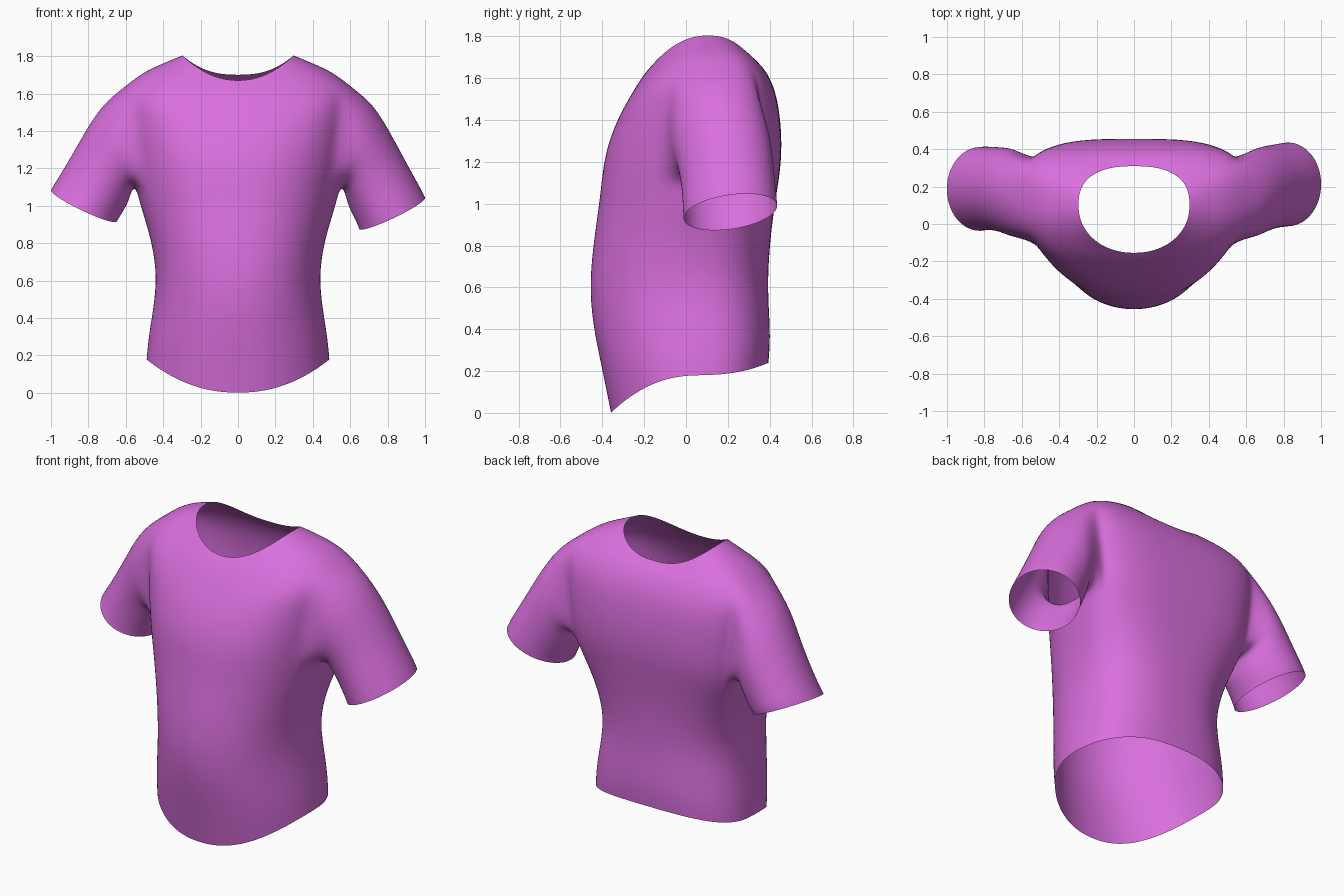
import bpy, bmesh
from math import sin, cos, pi
from mathutils import Vector

if "Cube" in bpy.data.objects:
    bpy.data.objects.remove(bpy.data.objects["Cube"])

COLS = 40      # columns around the body
HALF = 3       # armhole half width in columns
ARM_LO, ARM_HI = 6, 9   # ring range of the armholes

# Body rings: half width, front y, back y, widest y, front z, side z, back z, front and back roundness
RINGS = [
    (.490, -.360, .395, .05, 0.00, .18, .24, .92, .80),
    (.480, -.400, .405, .05, 0.20, .30, .36, .92, .80),
    (.445, -.450, .395, .04, 0.43, .50, .52, .95, .80),
    (.437, -.463, .392, .04, 0.63, .66, .66, .95, .80),
    (.470, -.440, .405, .08, 0.84, .84, .85, .92, .75),
    (.520, -.412, .430, .13, 1.03, .99, 1.03, .90, .68),
    (.548, -.398, .455, .17, 1.18, 1.11, 1.18, .86, .62),
    (.575, -.370, .458, .18, 1.30, 1.28, 1.32, .84, .62),
    (.600, -.325, .448, .18, 1.41, 1.48, 1.43, .84, .62),
    (.610, -.275, .430, .17, 1.50, 1.635, 1.53, .84, .64),
    (.510, -.223, .395, .15, 1.587, 1.715, 1.615, .86, .70),
    (.400, -.186, .355, .13, 1.637, 1.763, 1.668, .90, .76),
    (.298, -.155, .310, .10, 1.670, 1.805, 1.700, .95, .80),
]

# Sleeve rings: centre, inner-to-outer half axis (x, z), depth half axis (y, z)
SLEEVE = [
    ((.648, .165, 1.310), (.078, .238), (.240, .00)),
    ((.700, .190, 1.205), (.118, .190), (.230, .01)),
    ((.757, .203, 1.095), (.148, .138), (.226, .02)),
    ((.808, .210, 1.005), (.172, .096), (.228, .03)),
    ((.824, .212, .970), (.180, .084), (.228, .03)),
]

bm = bmesh.new()


def spow(v, p):
    return abs(v) ** p * (1 if v >= 0 else -1)


def body_point(ring, j):
    w, yf, yb, yc, zf, zs, zb, pf, pb = ring
    a = 2 * pi * j / COLS
    c, s = cos(a), sin(a)
    if abs(c) < 1e-9:
        c = 0
    p = pf if s < 0 else pb
    y = yc + abs(spow(s, p)) * ((yf - yc) if s < 0 else (yb - yc))
    z = zs * c * c + (zf if s < 0 else zb) * s * s
    return (w * spow(c, p), y, z)


def in_armhole(i, j):
    cols = range(-HALF, HALF)
    right = {k % COLS for k in cols}
    left = {(COLS // 2 + k) % COLS for k in cols}
    return ARM_LO <= i < ARM_HI and (j in right or j in left)


# Body from hem over the shoulders to the neckline, leaving armholes
grid = [[bm.verts.new(body_point(r, j)) for j in range(COLS)] for r in RINGS]
for i in range(len(RINGS) - 1):
    for j in range(COLS):
        if not in_armhole(i, j):
            k = (j + 1) % COLS
            bm.faces.new((grid[i][j], grid[i][k], grid[i + 1][k], grid[i + 1][j]))


def armhole_loop(side):
    # top centre -> back -> bottom -> front -> top
    path = [(ARM_HI, k) for k in range(0, HALF)]
    path += [(i, HALF) for i in range(ARM_HI, ARM_LO, -1)]
    path += [(ARM_LO, k) for k in range(HALF, -HALF, -1)]
    path += [(i, -HALF) for i in range(ARM_LO, ARM_HI)]
    path += [(ARM_HI, k) for k in range(-HALF, 0)]
    return [grid[i][k % COLS if side > 0 else (COLS // 2 - k) % COLS] for i, k in path]


# Sleeves grown from the armholes; the left one hangs slightly higher and further forward
for side in (1, -1):
    prev = armhole_loop(side)
    n = len(prev)
    for step, (c, u, v) in enumerate(SLEEVE):
        t = step / (len(SLEEVE) - 1)
        lift, fwd = (.03 * t, -.025 * t) if side < 0 else (-.01 * t, 0)
        ring = []
        for k in range(n):
            a = 2 * pi * k / n
            x = c[0] + u[0] * cos(a)
            y = c[1] + v[0] * sin(a) + fwd
            z = c[2] + u[1] * cos(a) + v[1] * sin(a) + lift
            ring.append(bm.verts.new(Vector((side * x, y, z))))
        for k in range(n):
            m = (k + 1) % n
            bm.faces.new((prev[k], prev[m], ring[m], ring[k]))
        prev = ring

bm.verts.index_update()
bmesh.ops.remove_doubles(bm, verts=bm.verts, dist=1e-5)
bmesh.ops.recalc_face_normals(bm, faces=bm.faces)

mesh = bpy.data.meshes.new("shirt")
bm.to_mesh(mesh)
bm.free()
shirt = bpy.data.objects.new("shirt", mesh)
bpy.context.collection.objects.link(shirt)
for poly in mesh.polygons:
    poly.use_smooth = True

# Smooth cloth surface
sub = shirt.modifiers.new("smooth_cloth", 'SUBSURF')
sub.levels = sub.render_levels = 2

fabric = bpy.data.materials.new("orchid_fabric")
fabric.diffuse_color = (.70, .16, .73, 1)
fabric.use_nodes = True
fabric.node_tree.nodes["Principled BSDF"].inputs["Base Color"].default_value = fabric.diffuse_color
mesh.materials.append(fabric)
